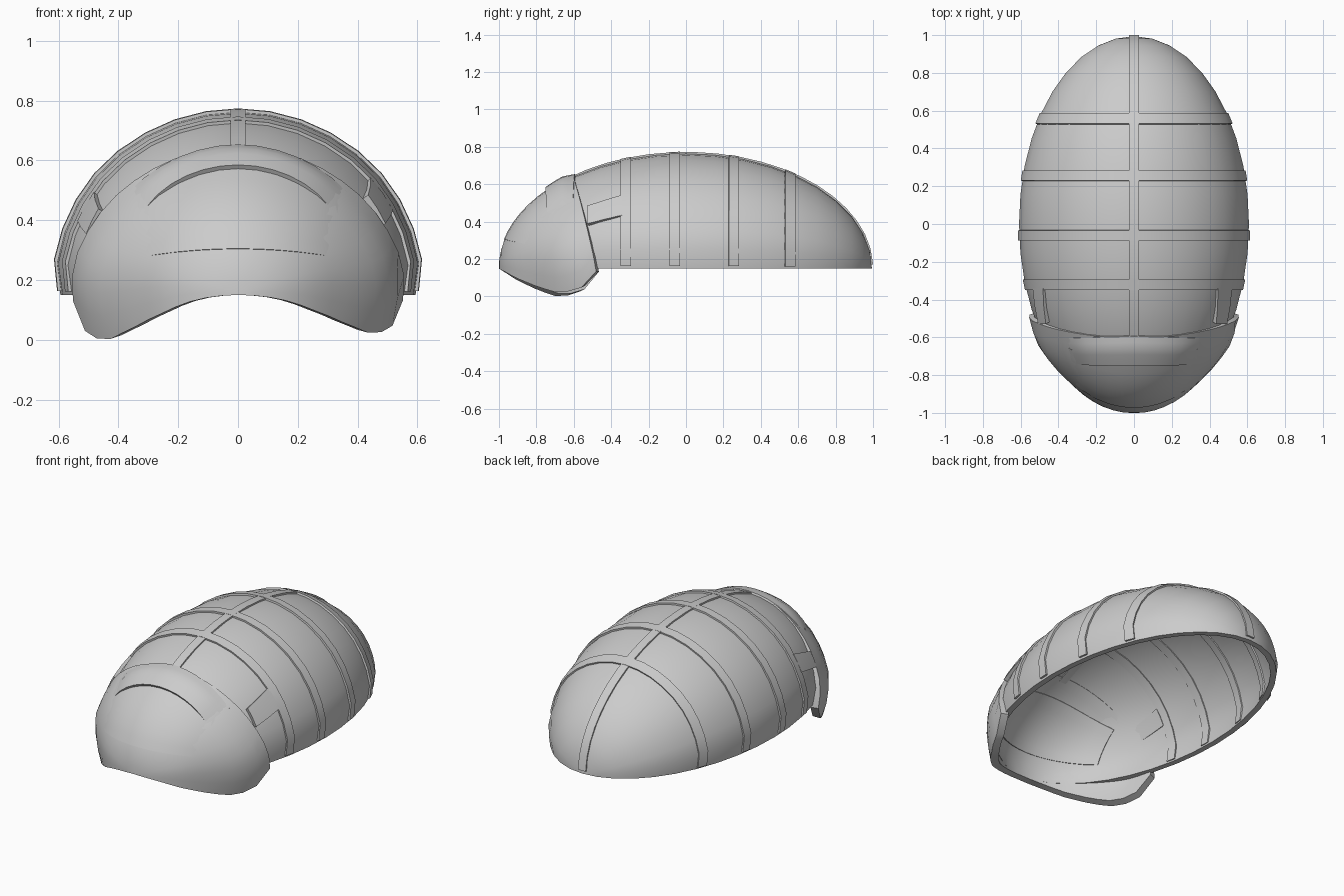
import bpy, bmesh
from math import sin, cos, asin, acos, atan2, hypot, radians, degrees, pi
from mathutils import Vector

if "Cube" in bpy.data.objects:
    bpy.data.objects.remove(bpy.data.objects["Cube"])

A, B, C, Z0 = 0.61, 0.992, 0.613, 0.15      # body radii and rim height
WIDEN = [(0, 0.97), (10, 1.01), (25, 1.015), (45, 1.025), (90, 1)]   # side fullness by angle


def lerp(a, b, t):
    return a + (b - a) * t


def table(points, t):
    if t <= points[0][0]:
        return points[0][1]
    for (t0, v0), (t1, v1) in zip(points, points[1:]):
        if t <= t1:
            return lerp(v0, v1, (t - t0) / (t1 - t0))
    return points[-1][1]


def surface(alpha, psi, off):
    """Point on the body: alpha turns about y, psi runs front to back."""
    d = Vector((cos(alpha) * sin(psi), -cos(psi), sin(alpha) * sin(psi)))
    n = Vector((d.x / A, d.y / B, d.z / C)).normalized()
    wide = table(WIDEN, degrees(asin(max(-1, min(1, sin(alpha))))))
    p = Vector((d.x * A * wide, d.y * B, d.z * C + Z0)) + n * off
    p.z = max(p.z, 0)
    return p


def plate(name, fn, nu, nv, low, high, angle=35):
    """Thick curved plate; fn(u, v) gives alpha, psi and extra offset."""
    bm = bmesh.new()
    layers = []
    for off in (low, high):
        rows = []
        for j in range(nv + 1):
            row = []
            for i in range(nu + 1):
                a, p, extra = fn(i / nu, j / nv)
                row.append(bm.verts.new(surface(a, p, off + extra)))
            rows.append(row)
        layers.append(rows)
    for rows in layers:
        for j in range(nv):
            for i in range(nu):
                bm.faces.new((rows[j][i], rows[j][i + 1], rows[j + 1][i + 1], rows[j + 1][i]))
    lo, hi = layers
    for i in range(nu):
        for j in (0, nv):
            bm.faces.new((lo[j][i], lo[j][i + 1], hi[j][i + 1], hi[j][i]))
    for j in range(nv):
        for i in (0, nu):
            bm.faces.new((lo[j][i], lo[j + 1][i], hi[j + 1][i], hi[j][i]))
    bmesh.ops.remove_doubles(bm, verts=bm.verts, dist=1e-5)
    bmesh.ops.recalc_face_normals(bm, faces=bm.faces)
    me = bpy.data.meshes.new(name)
    bm.to_mesh(me)
    bm.free()
    ob = bpy.data.objects.new(name, me)
    bpy.context.collection.objects.link(ob)
    bpy.ops.object.select_all(action='DESELECT')
    ob.select_set(True)
    bpy.context.view_layer.objects.active = ob
    bpy.ops.object.shade_smooth_by_angle(angle=radians(angle))
    return ob


def psi_at(y):
    return acos(max(-1, min(1, -y / B)))


# Main domed shell, open below
plate("shell", lambda u, v: (pi * u, pi * v, 0), 18, 20, -0.032, 0.002)

# Cross ribs
for k, y in enumerate((-0.32, -0.06, 0.255, 0.555)):
    plate(f"rib_{k + 1}",
          lambda u, v, y=y: (lerp(0.02, pi - 0.02, u), psi_at(y + lerp(-0.027, 0.027, v)), 0),
          18, 1, -0.04, 0.011)


# Spine strip along the middle
def spine(u, v):
    psi = lerp(psi_at(-0.63), radians(177), v)
    half = asin(min(1, 0.025 / (A * sin(psi))))
    return pi / 2 + lerp(-half, half, u), psi, 0


plate("spine", spine, 1, 18, -0.038, 0.01)

# Front mask with drooping side flaps
DROOP = [(0, 1), (0.2, 6), (0.4, 13), (0.6, 17), (0.75, 18.5), (0.9, 15), (1, 2)]


def mask(u, v):
    d = table(DROOP, v)
    alpha = radians(lerp(-d * 0.85, 180 + d, u))
    rear = lerp(-0.47, -0.6, max(0, sin(alpha)))
    side = max(0, 1 - abs(sin(alpha)) * 1.3)
    bulge = table([(0, 0), (0.55, 0.006), (0.85, 0.042), (1, 0.025)], v)
    return alpha, psi_at(rear) * v, bulge * side


plate("mask", mask, 22, 12, -0.036, 0.009)


# Raised face panel between brow and mouth line
def face_panel(u, v):
    t = lerp(-1, 1, u)
    z = lerp(0.30 - 0.04 * t * t, 0.57 - 0.13 * t * t, v)
    ex, ez = 0.38 * t / A, (z - Z0) / C
    return atan2(ez, ex), asin(hypot(ex, ez)), 0


plate("face_panel", face_panel, 12, 6, -0.042, 0.013)


# Overhanging brow
def brow(u, v):
    t = lerp(-1, 1, u)
    y = lerp(-0.735, lerp(-0.59, -0.6, abs(t)), v)
    fade = 1 - t ** 4
    return radians(90 - 46 * t), psi_at(y), 0.02 * fade * table([(0, 0.9), (0.6, 1), (1, 0.1)], v)


plate("brow", brow, 12, 5, -0.03, 0.01)

# Short straps joining the mask to the first rib
for name, lo, hi, flip in (("right_strap", 26, 42, False), ("left_strap", 22, 36, True)):
    def strap(u, v, lo=lo, hi=hi, flip=flip):
        a = radians(lerp(lerp(lo, lo + 3, v), lerp(hi - 4, hi, v), u))
        return (pi - a if flip else a), psi_at(lerp(-0.52, -0.34, v)), 0.012 * (1 - v)
    plate(name, strap, 2, 2, -0.045, 0.011)
